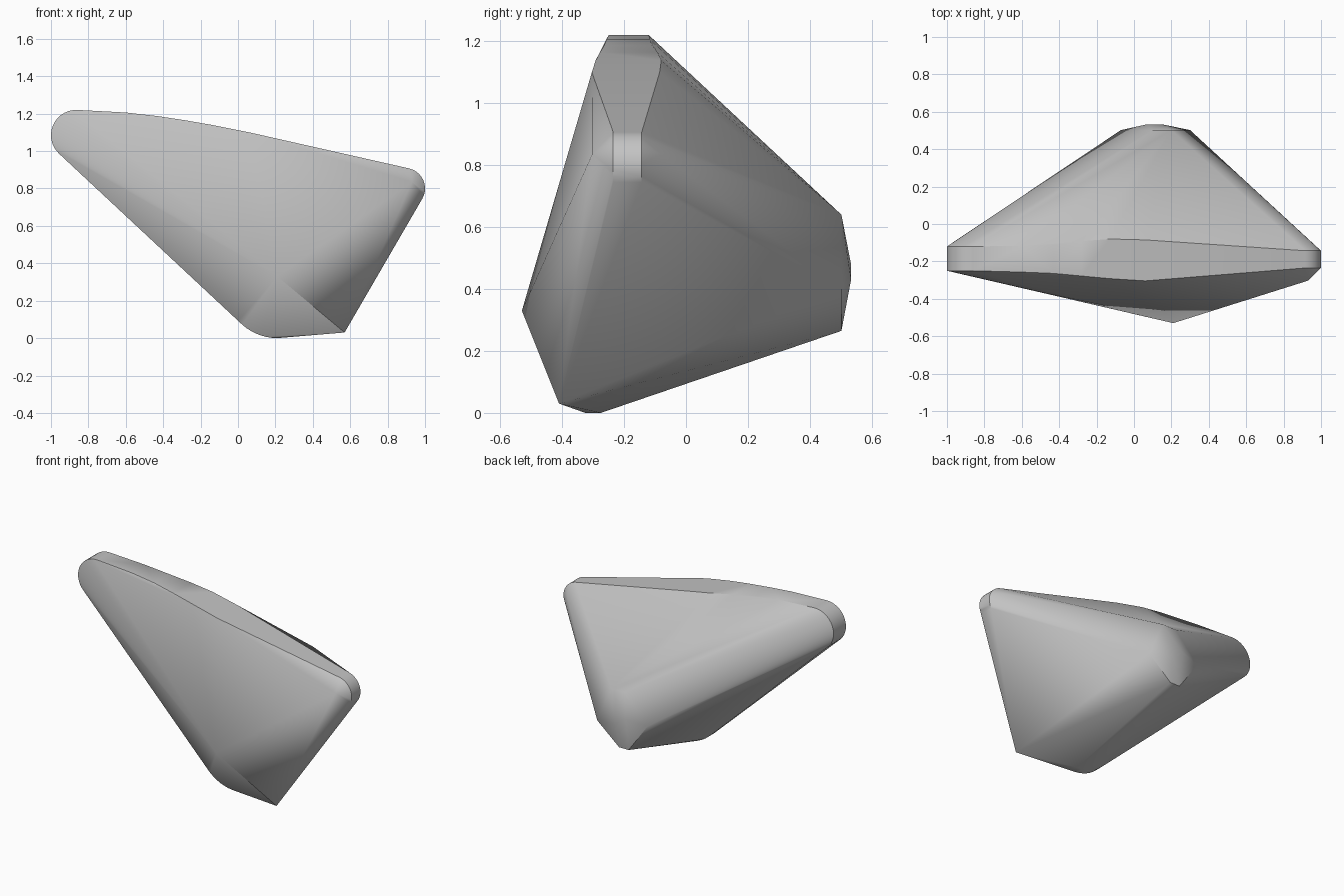
import bpy, bmesh, math

cube = bpy.data.objects.get("Cube")
if cube:
    bpy.data.objects.remove(cube, do_unlink=True)

stone = bpy.data.materials.new("stone_grey")
stone.use_nodes = True
grey = (0.55, 0.55, 0.55, 1)
stone.diffuse_color = grey
stone.node_tree.nodes["Principled BSDF"].inputs["Base Color"].default_value = grey

bm = bmesh.new()


def arc(cx, cz, radius, start, end, y_front, y_back, steps):
    """Rounded rim in the xz plane, spanning a thickness in y."""
    for i in range(steps + 1):
        a = math.radians(start + (end - start) * i / steps)
        for y in (y_front, y_back):
            bm.verts.new((cx + radius * math.cos(a), y, cz + radius * math.sin(a)))


# rounded tips: long end, short end, underside
arc(-0.865, 1.085, 0.135, 88, 228, -0.25, -0.12, 14)
arc(0.89, 0.80, 0.11, 76, -30, -0.235, -0.143, 10)
arc(0.21, 0.28, 0.28, 222, 270, -0.325, -0.275, 8)

# gently curved top ridge, widening toward the middle
for x, z, y_front, y_back in [(-0.6, 1.206, -0.257, -0.117), (-0.43, 1.187, -0.264, -0.11),
                              (-0.28, 1.164, -0.278, -0.092), (-0.13, 1.138, -0.292, -0.08),
                              (0.06, 1.10, -0.304, -0.085)]:
    bm.verts.new((x, y_front, z))
    bm.verts.new((x, y_back, z))

# shoulders beside the short tip
for y in (-0.303, -0.08):
    bm.verts.new((0.93, y, 0.835))

# sharp front corners
bm.verts.new((0.21, -0.53, 0.33))
bm.verts.new((0.57, -0.41, 0.03))

# faceted back cap
for x, z in [(0.3, 0.4), (0.2, 0.64), (0.1, 0.64), (-0.07, 0.46), (0.07, 0.265), (0.14, 0.265)]:
    bm.verts.new((x, 0.502, z))
for x, z in [(0.07, 0.48), (0.15, 0.43)]:
    bm.verts.new((x, 0.533, z))

# wrap everything in one convex skin
hull = bmesh.ops.convex_hull(bm, input=bm.verts[:])
loose = {v for v in hull["geom_interior"] + hull["geom_unused"] if isinstance(v, bmesh.types.BMVert) and not v.link_faces}
bmesh.ops.delete(bm, geom=list(loose), context="VERTS")
bmesh.ops.recalc_face_normals(bm, faces=bm.faces[:])

mesh = bpy.data.meshes.new("faceted_rock")
bm.to_mesh(mesh)
bm.free()
mesh.materials.append(stone)
rock = bpy.data.objects.new("faceted_rock", mesh)
bpy.context.collection.objects.link(rock)
bpy.context.view_layer.objects.active = rock
rock.select_set(True)
bpy.ops.object.shade_smooth_by_angle(angle=math.radians(30))
